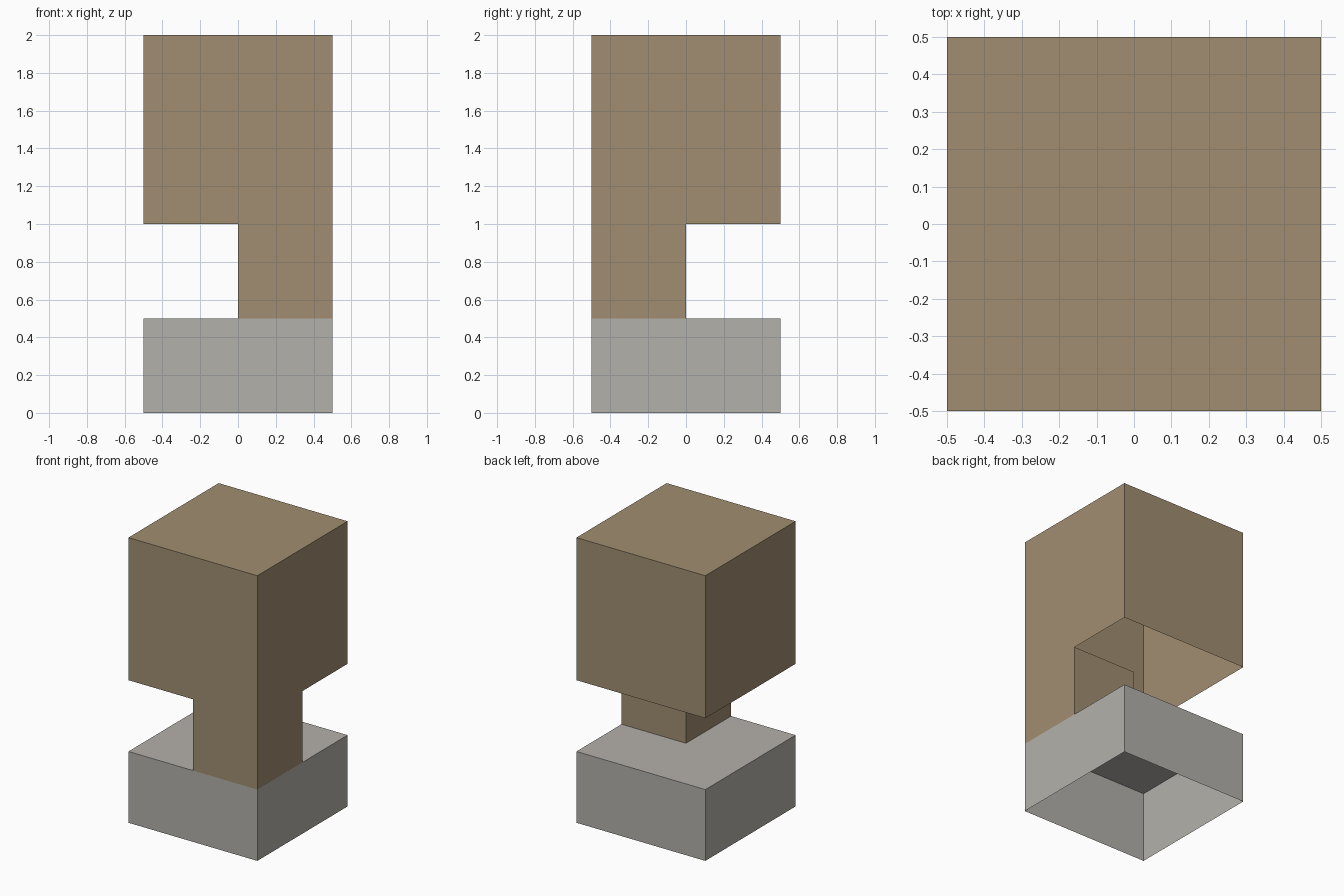
import bpy
import bmesh

if "Cube" in bpy.data.objects:
    bpy.data.objects.remove(bpy.data.objects["Cube"])


def material(name, rgb):
    mat = bpy.data.materials.new(name)
    mat.diffuse_color = (*rgb, 1.0)
    mat.use_nodes = True
    mat.node_tree.nodes["Principled BSDF"].inputs["Base Color"].default_value = mat.diffuse_color
    return mat


def open_box(name, low, high, mat):
    """Thin-shelled box with a top and four sides, open underneath."""
    bm = bmesh.new()
    bmesh.ops.create_cube(bm, size=1.0)
    for v in bm.verts:
        v.co = [(a + b) / 2 + c * (b - a) for a, b, c in zip(low, high, v.co)]
    bm.normal_update()
    bottom = [f for f in bm.faces if f.normal.z < -0.5]
    bmesh.ops.delete(bm, geom=bottom, context='FACES_ONLY')
    mesh = bpy.data.meshes.new(name)
    bm.to_mesh(mesh)
    bm.free()
    mesh.materials.append(mat)
    obj = bpy.data.objects.new(name, mesh)
    bpy.context.collection.objects.link(obj)
    return obj


stone = material("grey stone", (0.456, 0.440, 0.407))
wood = material("tan wood", (0.356, 0.270, 0.165))

# Stone slab at the bottom
open_box("base_slab", (-0.5, -0.5, 0.0), (0.5, 0.5, 0.5), stone)
# Corner post at the front right
open_box("corner_post", (0.0, -0.5, 0.5), (0.5, 0.0, 1.0), wood)
# Large block on top
open_box("top_block", (-0.5, -0.5, 1.0), (0.5, 0.5, 2.0), wood)
